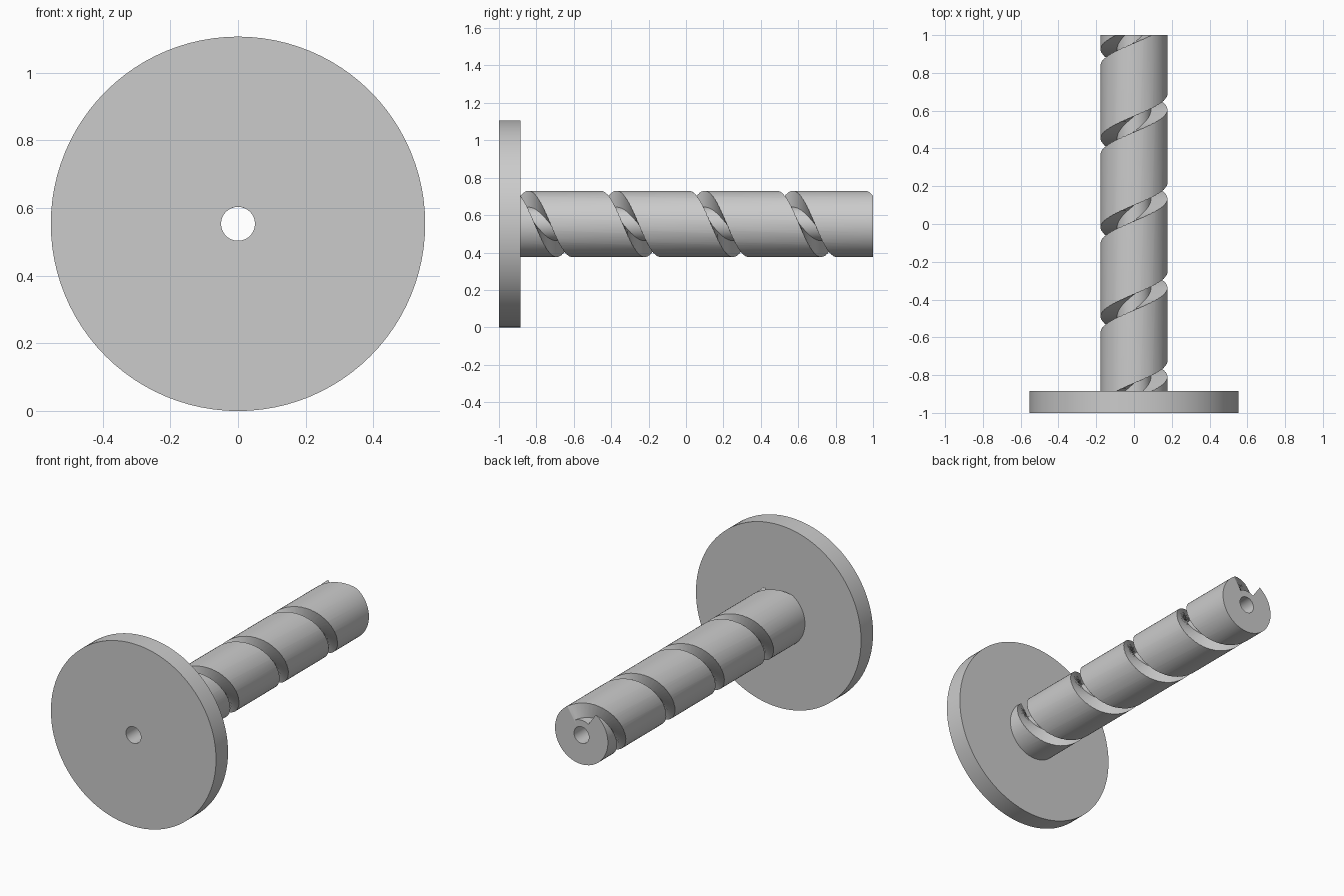
import bpy, bmesh
from math import sin, cos, pi

cube = bpy.data.objects.get("Cube")
if cube:
    bpy.data.objects.remove(cube, do_unlink=True)

CENTRE_Z = 0.553
FLANGE_R, SHAFT_R, BORE_R = 0.553, 0.177, 0.05
FRONT, JOINT, BACK = -1.0, -0.885, 1.0
TURNS, GROOVE_FLOOR, GROOVE_WIDTH = 4, 0.09, 0.082
PITCH = (BACK - JOINT) / TURNS

grey = bpy.data.materials.new("plain grey")
grey.use_nodes = True
colour = (0.6, 0.6, 0.6, 1)
grey.diffuse_color = colour
grey.node_tree.nodes["Principled BSDF"].inputs["Base Color"].default_value = colour


def sweep(name, profile, angles, rise=0, closed=True):
    """Sweep a loop of (radius, y) points around the y axis, rising along y per radian."""
    bm = bmesh.new()
    rings = [[bm.verts.new((r * sin(a), y + rise * a, CENTRE_Z + r * cos(a)))
              for r, y in profile] for a in angles]
    pairs = list(zip(rings, rings[1:]))
    if closed:
        pairs.append((rings[-1], rings[0]))
    else:
        bm.faces.new(rings[0])
        bm.faces.new(rings[-1])
    for one, two in pairs:
        for i in range(len(profile)):
            j = (i + 1) % len(profile)
            bm.faces.new((one[i], one[j], two[j], two[i]))
    bmesh.ops.recalc_face_normals(bm, faces=bm.faces)
    mesh = bpy.data.meshes.new(name)
    bm.to_mesh(mesh)
    bm.free()
    mesh.materials.append(grey)
    obj = bpy.data.objects.new(name, mesh)
    bpy.context.collection.objects.link(obj)
    return obj


def tube(name, radius, start, end, sides):
    profile = [(BORE_R, start), (radius, start), (radius, end), (BORE_R, end)]
    return sweep(name, profile, [2 * pi * i / sides for i in range(sides)])


# Round flange and long shaft, both bored through
flange = tube("flange", FLANGE_R, FRONT, JOINT, 96)
shaft = tube("shaft", SHAFT_R, JOINT, BACK, 64)

# Helical cutter with a square section, running past both ends of the shaft
STEPS = 48
half = GROOVE_WIDTH / 2
section = [(GROOVE_FLOOR, JOINT - half), (SHAFT_R * 1.4, JOINT - half),
           (SHAFT_R * 1.4, JOINT + half), (GROOVE_FLOOR, JOINT + half)]
path = [2 * pi * (i + 0.37) / STEPS for i in range(-STEPS // 4, STEPS * TURNS + STEPS // 4)]
cutter = sweep("groove_cutter", section, path, PITCH / (2 * pi), closed=False)
cutter.hide_render = True

# Cut the groove, bake it in and drop the cutter
cut = shaft.modifiers.new("groove", "BOOLEAN")
cut.operation = "DIFFERENCE"
cut.solver = "EXACT"
cut.object = cutter
bpy.ops.object.select_all(action="DESELECT")
bpy.context.view_layer.objects.active = shaft
shaft.select_set(True)
bpy.ops.object.modifier_apply(modifier=cut.name)
bpy.data.objects.remove(cutter, do_unlink=True)

# Smooth the round surfaces, keep the edges sharp
flange.select_set(True)
bpy.ops.object.shade_smooth_by_angle(angle=pi / 6)
